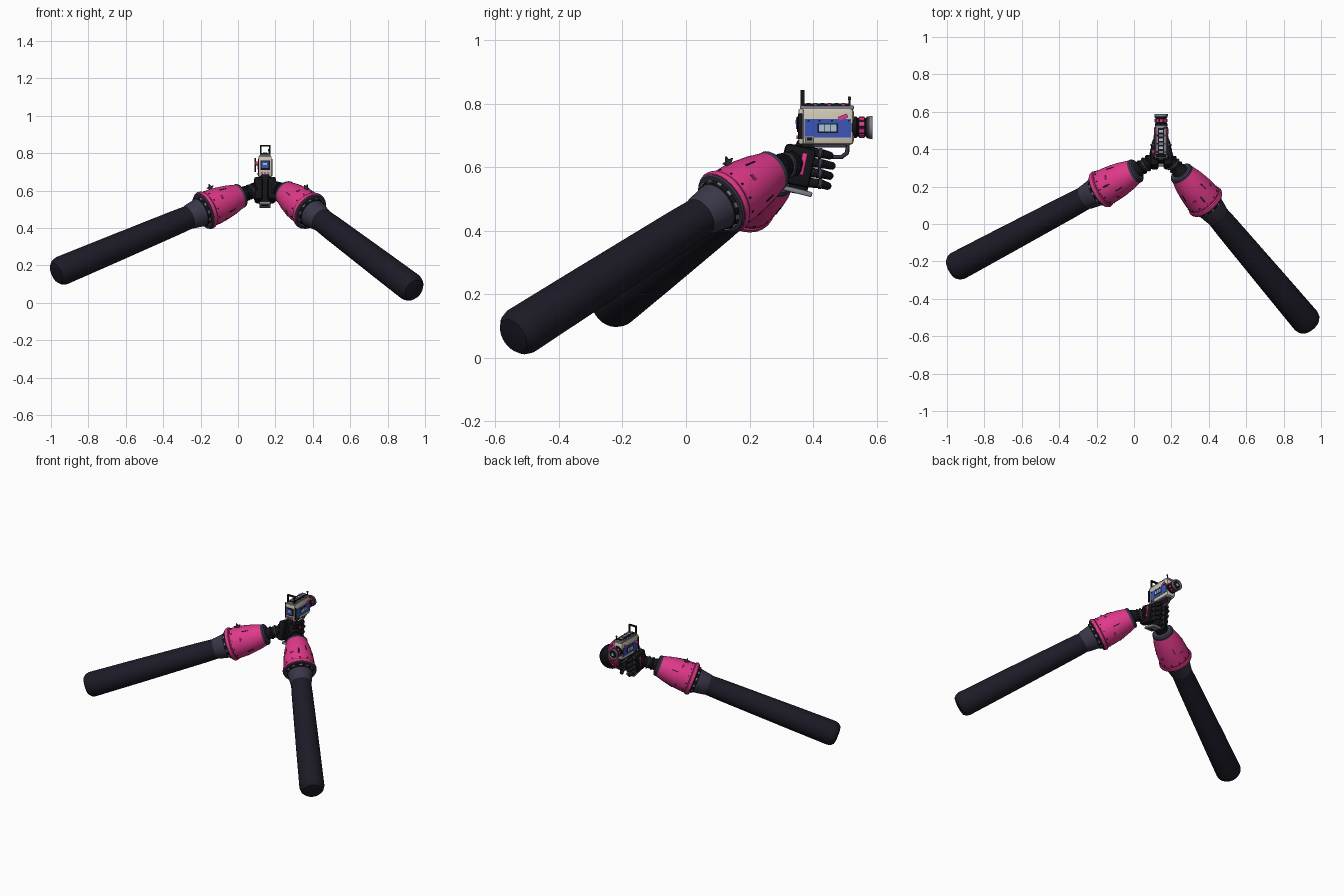
import bpy, bmesh, math
from mathutils import Vector, Matrix

if "Cube" in bpy.data.objects:
    bpy.data.objects.remove(bpy.data.objects["Cube"])


def material(name, r, g, b):
    m = bpy.data.materials.new(name)
    m.use_nodes = True
    m.diffuse_color = (r, g, b, 1)
    m.node_tree.nodes["Principled BSDF"].inputs["Base Color"].default_value = (r, g, b, 1)
    return m


NAVY = material("sleeve navy", .0115, .011, .02)
BLACK = material("glove black", .007, .007, .01)
PLUM = material("collar plum grey", .042, .038, .065)
PINK = material("hot pink", .74, .04, .25)
DEEP = material("deep pink", .28, .018, .1)
CREAM = material("cream", .62, .57, .45)
BLUE = material("panel blue", .045, .09, .48)
PALE = material("window pale blue", .4, .55, .66)
GREY = material("metal grey", .22, .22, .26)


def finish(name, bm, mat, matrix=Matrix(), angle=35):
    bmesh.ops.recalc_face_normals(bm, faces=bm.faces[:])
    mesh = bpy.data.meshes.new(name)
    bm.to_mesh(mesh)
    bm.free()
    mesh.materials.append(mat)
    mesh.shade_smooth()
    mesh.set_sharp_from_angle(angle=math.radians(angle))
    ob = bpy.data.objects.new(name, mesh)
    ob.matrix_world = matrix
    bpy.context.collection.objects.link(ob)
    return ob


def lathe(name, profile, mat, matrix, sides=28):
    # revolve (radius, height) pairs around local z and close both ends
    bm = bmesh.new()
    rings = []
    for r, t in profile:
        rings.append([bm.verts.new((r * math.cos(a), r * math.sin(a), t))
                      for a in [math.tau * i / sides for i in range(sides)]])
    for lo, hi in zip(rings, rings[1:]):
        for i in range(sides):
            j = (i + 1) % sides
            bm.faces.new((lo[i], lo[j], hi[j], hi[i]))
    bm.faces.new(rings[0])
    bm.faces.new(rings[-1])
    return finish(name, bm, mat, matrix)


def box(name, centre, size, mat, tilt=0, bevel=0, matrix=None):
    # tilt turns the box about x, in degrees
    bm = bmesh.new()
    bmesh.ops.create_cube(bm, size=1)
    bmesh.ops.scale(bm, vec=size, verts=bm.verts[:])
    if bevel:
        bmesh.ops.bevel(bm, geom=bm.edges[:], offset=bevel, segments=2,
                        profile=.5, affect='EDGES')
    place = Matrix.Translation(centre) @ Matrix.Rotation(math.radians(tilt), 4, 'X')
    return finish(name, bm, mat, (matrix or Matrix()) @ place)


def aim(start, end):
    # frame at start whose z runs to end and whose x leans upward
    z = (Vector(end) - Vector(start)).normalized()
    ref = Vector((0, 0, 1)) if abs(z.z) < .95 else Vector((0, 1, 0))
    x = (ref - z * ref.dot(z)).normalized()
    rot = Matrix((x, z.cross(x), z)).transposed().to_4x4()
    return Matrix.Translation(start) @ rot


def rod(name, a, b, r, mat, r2=None, sides=12):
    r2 = r2 or r
    n = (Vector(b) - Vector(a)).length
    c = min(r, r2) * .5
    return lathe(name, [(r * .6, 0), (r, c), (r2, n - c), (r2 * .6, n)],
                 mat, aim(a, b), sides)


def pipe(name, points, r, mat):
    cu = bpy.data.curves.new(name, 'CURVE')
    cu.dimensions = '3D'
    cu.bevel_depth, cu.bevel_resolution, cu.use_fill_caps = r, 2, True
    sp = cu.splines.new('POLY')
    sp.points.add(len(points) - 1)
    for p, co in zip(sp.points, points):
        p.co = (*co, 1)
    cu.materials.append(mat)
    ob = bpy.data.objects.new(name, cu)
    bpy.context.collection.objects.link(ob)


def star(name, mat, matrix, size, thick=.008):
    bm = bmesh.new()
    pts = [(size if i % 2 == 0 else size * .45, math.tau * i / 10) for i in range(10)]
    face = bm.faces.new([bm.verts.new((r * math.cos(a), r * math.sin(a), 0)) for r, a in pts])
    out = bmesh.ops.extrude_face_region(bm, geom=[face])
    bmesh.ops.translate(bm, vec=(0, 0, thick),
                        verts=[v for v in out["geom"] if isinstance(v, bmesh.types.BMVert)])
    return finish(name, bm, mat, matrix)


# Arms: long sleeve, collar, flared cuff and ribbed wrist along one axis
def arm(side, end, cuff_tip, hand):
    m = aim(end, cuff_tip)
    tag = side + "_"
    lathe(tag + "sleeve", [(.035, -.017), (.058, -.012), (.072, .004), (.078, .026), (.074, .3),
                           (.066, .75), (.06, .92)], NAVY, m)
    lathe(tag + "collar", [(.06, .84), (.066, .85), (.078, .925), (.083, .945)], PLUM, m)
    lathe(tag + "collar_band", [(.075, .918), (.081, .922), (.084, .934), (.08, .942)], BLACK, m)
    lathe(tag + "cuff_rim", [(.08, .935), (.096, .936), (.101, .941), (.1, .948)], PLUM, m)
    lathe(tag + "cuff", [(.09, .94), (.103, .944), (.106, .952), (.104, .962), (.097, .968),
                         (.096, 1.01), (.091, 1.06), (.081, 1.115), (.067, 1.165),
                         (.058, 1.172)], PINK, m)
    lathe(tag + "cuff_crease", [(.09, .962), (.099, .964), (.098, .972), (.09, .974)], DEEP, m)
    lathe(tag + "cuff_tip_ring", [(.05, 1.16), (.067, 1.164), (.067, 1.178), (.06, 1.186),
                                  (.04, 1.19)], PLUM, m)
    for i in range(12):
        turn = m @ Matrix.Rotation(math.tau * i / 12, 4, 'Z')
        box(tag + "collar_tab", (.082, 0, .928), (.007, .016, .01), GREY, matrix=turn)
        box(tag + "rim_stud", (.096, 0, .982), (.006, .006, .006), BLACK, matrix=turn)
        if i % 3 == 1:
            slant = Matrix.Translation((.088, 0, 1.07)) @ Matrix.Rotation(-.2, 4, 'Y')
            box(tag + "cuff_scratch", (0, 0, 0), (.005, .005, .04), BLACK, matrix=turn @ slant)
        elif i % 3 == 2:
            slant = Matrix.Translation((.092, 0, 1.035)) @ Matrix.Rotation(-.12, 4, 'Y')
            box(tag + "cuff_patch", (0, 0, 0), (.005, .022, .012), DEEP, matrix=turn @ slant)
    stand = m @ Matrix.Translation((.1, 0, 1.025)) @ Matrix.Rotation(math.pi / 2, 4, 'X')
    star(tag + "cuff_star", PLUM, stand, .023)
    # ribbed wrist
    a, b = Vector(cuff_tip), Vector(hand)
    w = aim(a, b)
    n = (b - a).length
    lathe(tag + "wrist", [(.045, -.03), (.036, .015), (.033, n), (.025, n + .01)], BLACK, w, 20)
    for k in range(3):
        t = n * (.25 + .27 * k)
        lathe(tag + "wrist_ring", [(.03, t - .007), (.041, t - .004), (.041, t + .004),
                                   (.03, t + .007)], PLUM if k == 1 else BLACK, w, 20)


arm("right", (-.963, -.235, .163), (.02, .29, .576), (.105, .345, .608))
arm("left", (.935, -.535, .074), (.238, .29, .6), (.185, .345, .613))

# Hands around the grip
CX = .145
box("grip", (CX, .365, .6), (.05, .06, .17), BLACK, -10, .01)
box("grip_base", (CX, .352, .524), (.06, .092, .016), GREY, -14, .004)
for s, tag in ((-1, "right_"), (1, "left_")):
    x = CX + s * .036
    box(tag + "palm", (x, .35, .605), (.046, .1, .125), BLACK, -12, .014)
    box(tag + "knuckle_guard", (x + s * .022, .368, .61), (.01, .016, .07), PINK, -12, .003)
    box(tag + "back_plate", (x + s * .022, .335, .605), (.008, .03, .07), PLUM, -12, .003)
    for k in range(4):
        z, tip = .648 - k * .032, .468 - abs(k - 1) * .007
        rod(tag + "finger", (x, .375, z), (x + s * .004, .425, z - .004), .0155, BLACK, .0145)
        rod(tag + "fingertip", (x + s * .004, .422, z - .004), (x - s * .012, tip, z - .014),
            .014, BLACK, .012)
        rod(tag + "finger_joint", (x + s * .004, .419, z - .004), (x + s * .004, .426, z - .005),
            .0165, PLUM)
    rod(tag + "thumb", (x, .33, .635), (x - s * .008, .36, .67), .016, BLACK, .013)
pipe("trigger_guard", [(CX, .4, .652), (CX, .45, .632), (CX, .49, .632),
                       (CX, .507, .645), (CX, .509, .68)], .007, PLUM)

# Camera body
box("camera_body", (CX, .443, .728), (.066, .17, .116), CREAM, 0, .012)
box("rear_frame", (CX, .362, .728), (.07, .016, .112), CREAM, 0, .005)
box("underside_rail", (CX, .435, .668), (.046, .14, .014), PLUM, 0, .004)
box("top_rail", (CX, .443, .787), (.058, .17, .014), GREY, 0, .004)
box("top_strip", (CX, .443, .796), (.032, .14, .008), BLACK)
for k in range(6):
    y = .385 + k * .022
    box("top_window", (CX, y, .8), (.02, .013, .004), PALE if k % 2 else GREY)
    for s in (-1, 1):
        box("top_button", (CX + s * .021, y, .796), (.006, .01, .007), PINK if k % 2 else BLACK)

# Side panels
for s in (-1, 1):
    x = CX + s * .033
    box("side_panel", (x, .446, .722), (.006, .146, .058), BLUE)
    box("side_window_frame", (x + s * .002, .446, .723), (.006, .066, .03), BLACK)
    for k in (-1, 0, 1):
        box("side_window", (x + s * .004, .446 + k * .019, .723), (.005, .017, .022), PALE)
    box("side_tag", (x + s * .002, .494, .757), (.007, .03, .013), PINK, 22)
    for y in (.385, .42, .46, .512):
        box("side_screw", (x + s * .001, y, .746), (.008, .006, .006), BLACK)
    box("side_socket", (x + s * .001, .388, .688), (.009, .028, .02), GREY)
    box("side_socket_hole", (x + s * .003, .388, .688), (.008, .016, .01), BLACK)
    box("rear_bumper", (CX + s * .036, .36, .728), (.006, .014, .08), BLACK, 0, .002)
rod("side_knob", (.112, .385, .745), (.088, .385, .745), .011, PINK)
rod("side_crank", (.092, .385, .7), (.092, .385, .775), .005, BLACK)

# Rear screen and controls
box("rear_screen_frame", (CX, .353, .735), (.05, .007, .05), BLACK)
box("rear_screen", (CX, .35, .738), (.038, .007, .036), BLUE)
box("rear_readout", (CX, .347, .742), (.02, .005, .012), PALE)
for k, mat in enumerate((PINK, GREY, PINK)):
    box("rear_button", (CX + (k - 1) * .017, .352, .694), (.01, .009, .012), mat)

# Loop sight and aerial
for s in (-1, 1):
    box("sight_post", (CX + s * .024, .367, .816), (.007, .012, .054), BLACK)
box("sight_bar", (CX, .367, .839), (.055, .012, .008), BLACK)
rod("aerial", (.165, .514, .785), (.165, .514, .815), .003, BLACK)
rod("aerial_tip", (.165, .514, .81), (.165, .514, .822), .005, PLUM)

# Lens
lens = aim((CX, .52, .725), (CX, .6, .725))
lathe("lens_barrel", [(.034, 0), (.034, .016), (.029, .02), (.029, .05)], BLACK, lens)
lathe("lens_grip_ring", [(.026, .022), (.032, .024), (.032, .042), (.026, .044)], BLACK, lens)
for i in range(10):
    box("lens_tooth", (.031, 0, .033), (.006, .013, .016), PINK,
        matrix=lens @ Matrix.Rotation(math.tau * i / 10, 4, 'Z'))
lathe("lens_hood", [(.026, .044), (.034, .049), (.035, .06), (.028, .06)], PLUM, lens)
lathe("lens_hood_rim", [(.03, .057), (.036, .058), (.036, .067), (.029, .067), (.024, .058)],
      GREY, lens)
lathe("lens_glass", [(.027, .056), (.022, .062), (.01, .0645)], BLACK, lens)
lathe("lens_highlight", [(.009, .062), (.009, .0655)], PALE, lens)
